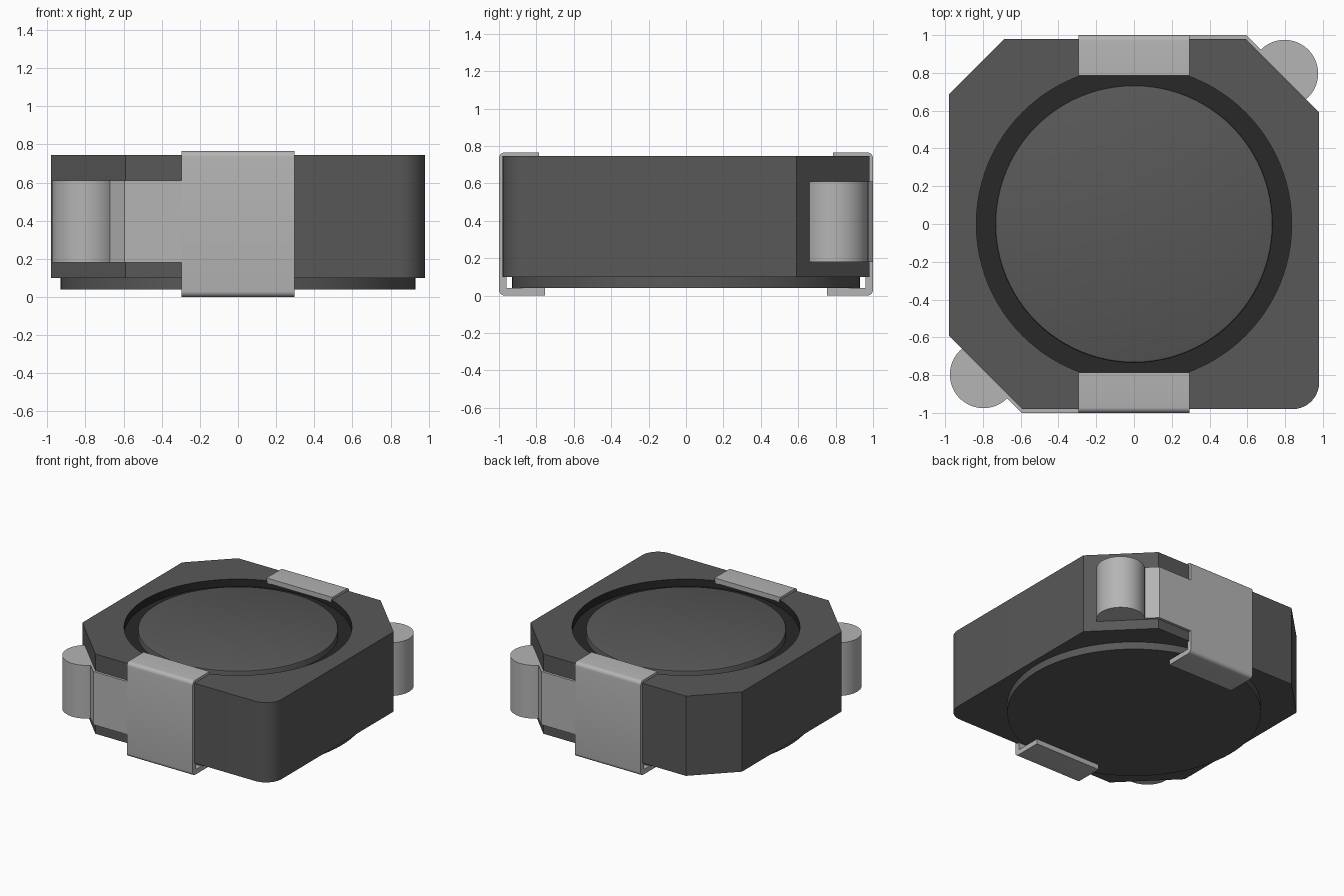
import bpy, bmesh, math
from mathutils import Matrix

cube = bpy.data.objects.get("Cube")
if cube:
    bpy.data.objects.remove(cube, do_unlink=True)


def material(name, v):
    m = bpy.data.materials.new(name)
    m.use_nodes = True
    m.diffuse_color = (v, v, v, 1)
    m.node_tree.nodes["Principled BSDF"].inputs["Base Color"].default_value = (v, v, v, 1)
    return m


ferrite = material("dark grey ferrite", 0.098)
filler = material("black filler", 0.021)
metal = material("grey metal", 0.46)


def arc(cx, cy, r, a0, a1, n):
    """Points on a circular arc, angles in degrees."""
    return [(cx + r * math.cos(math.radians(a0 + (a1 - a0) * i / n)),
             cy + r * math.sin(math.radians(a0 + (a1 - a0) * i / n))) for i in range(n + 1)]


def finish(bm, name, mats):
    bmesh.ops.recalc_face_normals(bm, faces=bm.faces[:])
    me = bpy.data.meshes.new(name)
    bm.to_mesh(me)
    bm.free()
    for m in mats:
        me.materials.append(m)
    ob = bpy.data.objects.new(name, me)
    bpy.context.collection.objects.link(ob)
    return ob


def prism(name, outline, lo, hi, mats, axis="z", turn=False):
    """Extrude a closed outline along z (outline is x, y) or along x (outline is y, z)."""
    bm = bmesh.new()
    place = (lambda p: (p[0], p[1], lo)) if axis == "z" else (lambda p: (lo, p[0], p[1]))
    face = bm.faces.new([bm.verts.new(place(p)) for p in outline])
    out = bmesh.ops.extrude_face_region(bm, geom=[face])
    new = [g for g in out["geom"] if isinstance(g, bmesh.types.BMVert)]
    d = hi - lo
    bmesh.ops.translate(bm, verts=new, vec=(0, 0, d) if axis == "z" else (d, 0, 0))
    if turn:
        bmesh.ops.rotate(bm, verts=bm.verts[:], matrix=Matrix.Rotation(math.pi, 3, "Z"))
    return finish(bm, name, mats)


def smooth(ob):
    bpy.ops.object.select_all(action="DESELECT")
    ob.select_set(True)
    bpy.context.view_layer.objects.active = ob
    bpy.ops.object.shade_smooth_by_angle(angle=math.radians(30))


def circle(r, n=96):
    return arc(0, 0, r, 0, 360, n)[:-1]


parts = []

# Body shell: three cut corners and one rounded corner
S, TOP, FLOOR = 0.98, 0.745, 0.685
outline = arc(S - 0.14, -S + 0.14, 0.14, -90, 0, 10) + [
    (S, 0.59), (0.59, S), (-0.685, S), (-S, 0.685), (-S, -0.59), (-0.59, -S)]
body = prism("body_shell", outline, 0.10, TOP, [ferrite, filler])

# Round pocket in the top, filled with black
cutter = prism("pocket_cutter", circle(0.835), FLOOR, 1.0, [ferrite])
cutter.hide_render = True
mod = body.modifiers.new("pocket", "BOOLEAN")
mod.operation, mod.solver, mod.object = "DIFFERENCE", "EXACT", cutter
bpy.context.view_layer.objects.active = body
bpy.ops.object.modifier_apply(modifier="pocket")
bpy.data.objects.remove(cutter, do_unlink=True)
for f in body.data.polygons:
    in_pocket = all(math.hypot(*body.data.vertices[v].co[:2]) < 0.84 for v in f.vertices)
    f.material_index = int(in_pocket and f.center.z > 0.5 and f.center.z < TOP - 0.005)
parts.append(body)

# Round core top with a softened rim
core = prism("core_top", circle(0.735), 0.60, 0.734, [ferrite])
bm = bmesh.new()
bm.from_mesh(core.data)
rim = [e for e in bm.edges if all(v.co.z > 0.73 for v in e.verts)]
bmesh.ops.bevel(bm, geom=rim, offset=0.012, segments=2, profile=0.5, affect="EDGES")
bm.to_mesh(core.data)
bm.free()
parts.append(core)

# Round base flange
parts.append(prism("base_flange", circle(0.93), 0.04, 0.12, [ferrite]))

# Terminals: wrapping clip, side arm and wire barrel, repeated by a half turn
T, R, H = 0.04, 0.03, 0.765
clip = ([(-0.785, H)] + arc(-1 + R, H - R, R, 90, 180, 5) + arc(-1 + R, R, R, 180, 270, 5)
        + [(-0.755, 0), (-0.755, T), (-1 + T, T), (-1 + T, H - T), (-0.785, H - T)])
arm = [(-0.28, -1), (-0.595, -1), (-0.75, -0.845), (-0.72, -0.815), (-0.58, -0.96), (-0.28, -0.96)]
barrel = arc(-0.797, -0.797, 0.178, 0, 360, 48)[:-1]
for side, turn in (("front", False), ("back", True)):
    parts.append(prism(side + "_clip", clip, -0.295, 0.295, [metal], "x", turn))
    parts.append(prism(side + "_arm", arm, 0.18, 0.61, [metal], "z", turn))
    parts.append(prism(side + "_wire_barrel", barrel, 0.18, 0.61, [metal], "z", turn))

for ob in parts:
    smooth(ob)
